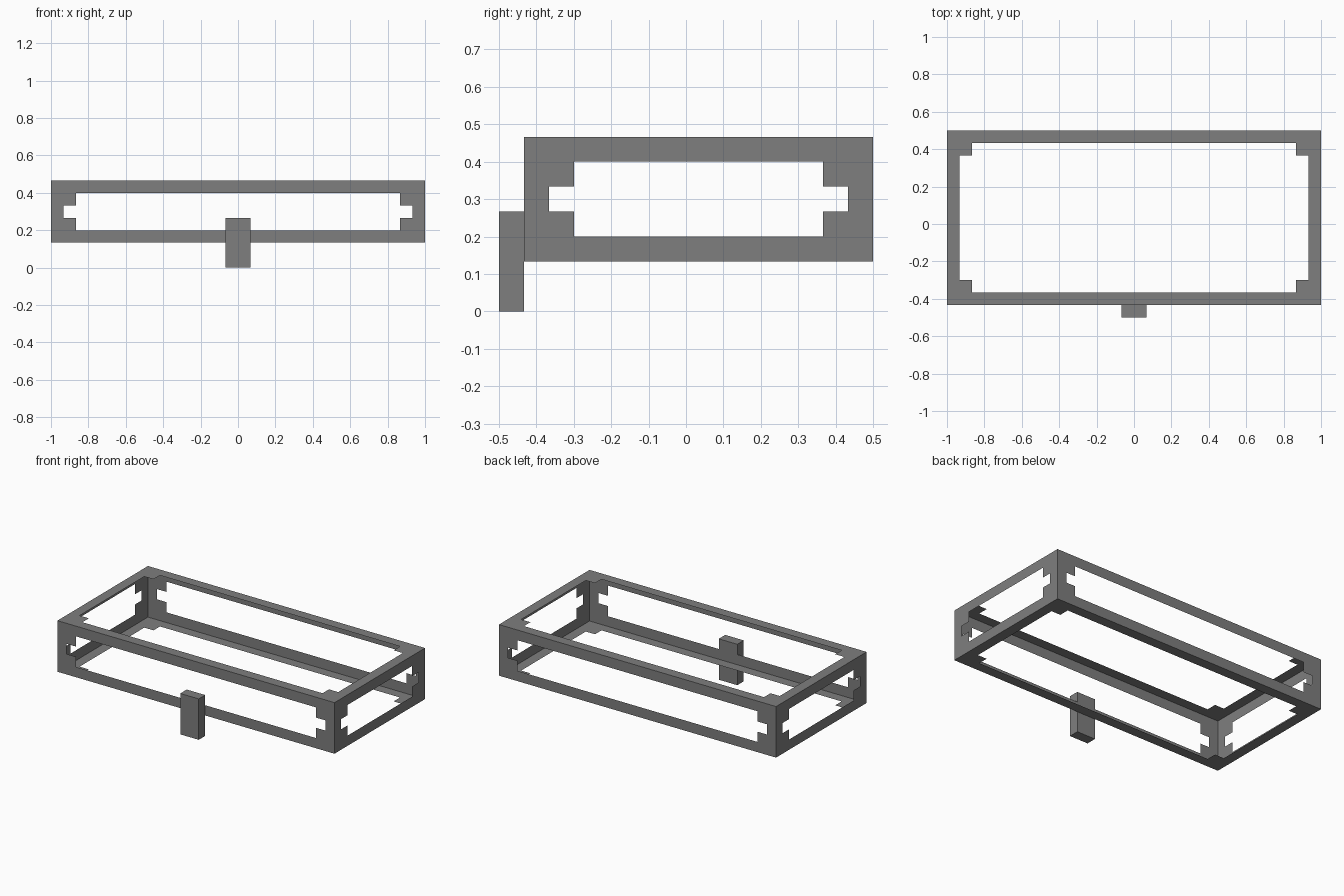
import bpy, bmesh
from mathutils import Vector

if "Cube" in bpy.data.objects:
    bpy.data.objects.remove(bpy.data.objects["Cube"])

U = 1 / 15                      # one block unit: the lid is 30 x 14 x 5 units
X0, X1 = -15 * U, 15 * U
Y0, Y1 = -6.5 * U, 7.5 * U
Z0, Z1 = 2 * U, 7 * U

grey = bpy.data.materials.new("mid grey")
grey.diffuse_color = (0.21, 0.21, 0.21, 1)
grey.use_nodes = True
grey.node_tree.nodes["Principled BSDF"].inputs["Base Color"].default_value = grey.diffuse_color


def finish(bm, name):
    me = bpy.data.meshes.new(name)
    bm.to_mesh(me)
    bm.free()
    me.materials.append(grey)
    ob = bpy.data.objects.new(name, me)
    bpy.context.collection.objects.link(ob)
    return ob


def panel(name, origin, u, v, nu, nv):
    """Thin open panel: one-unit border plus one extra square in each corner."""
    bm = bmesh.new()
    o, u, v = Vector(origin), Vector(u) * U, Vector(v) * U
    grid = {}

    def vert(i, j):
        if (i, j) not in grid:
            grid[i, j] = bm.verts.new(o + u * i + v * j)
        return grid[i, j]

    for i in range(nu):
        for j in range(nv):
            border = i in (0, nu - 1) or j in (0, nv - 1)
            corner = i in (1, nu - 2) and j in (1, nv - 2)
            if border or corner:
                bm.faces.new([vert(i, j), vert(i + 1, j),
                              vert(i + 1, j + 1), vert(i, j + 1)])
    return finish(bm, name)


# Six open panels of the box frame, all facing outwards
panel("front_panel", (X0, Y0, Z0), (1, 0, 0), (0, 0, 1), 30, 5)
panel("back_panel", (X1, Y1, Z0), (-1, 0, 0), (0, 0, 1), 30, 5)
panel("right_panel", (X1, Y0, Z0), (0, 1, 0), (0, 0, 1), 14, 5)
panel("left_panel", (X0, Y1, Z0), (0, -1, 0), (0, 0, 1), 14, 5)
panel("top_panel", (X0, Y0, Z1), (1, 0, 0), (0, 1, 0), 30, 14)
panel("bottom_panel", (X1, Y0, Z0), (-1, 0, 0), (0, 1, 0), 30, 14)

# Solid latch on the front
bm = bmesh.new()
bmesh.ops.create_cube(bm, size=1)
bmesh.ops.scale(bm, vec=(2 * U, U, 4 * U), verts=bm.verts)
bmesh.ops.translate(bm, vec=(0, -7 * U, 2 * U), verts=bm.verts)
finish(bm, "latch")
